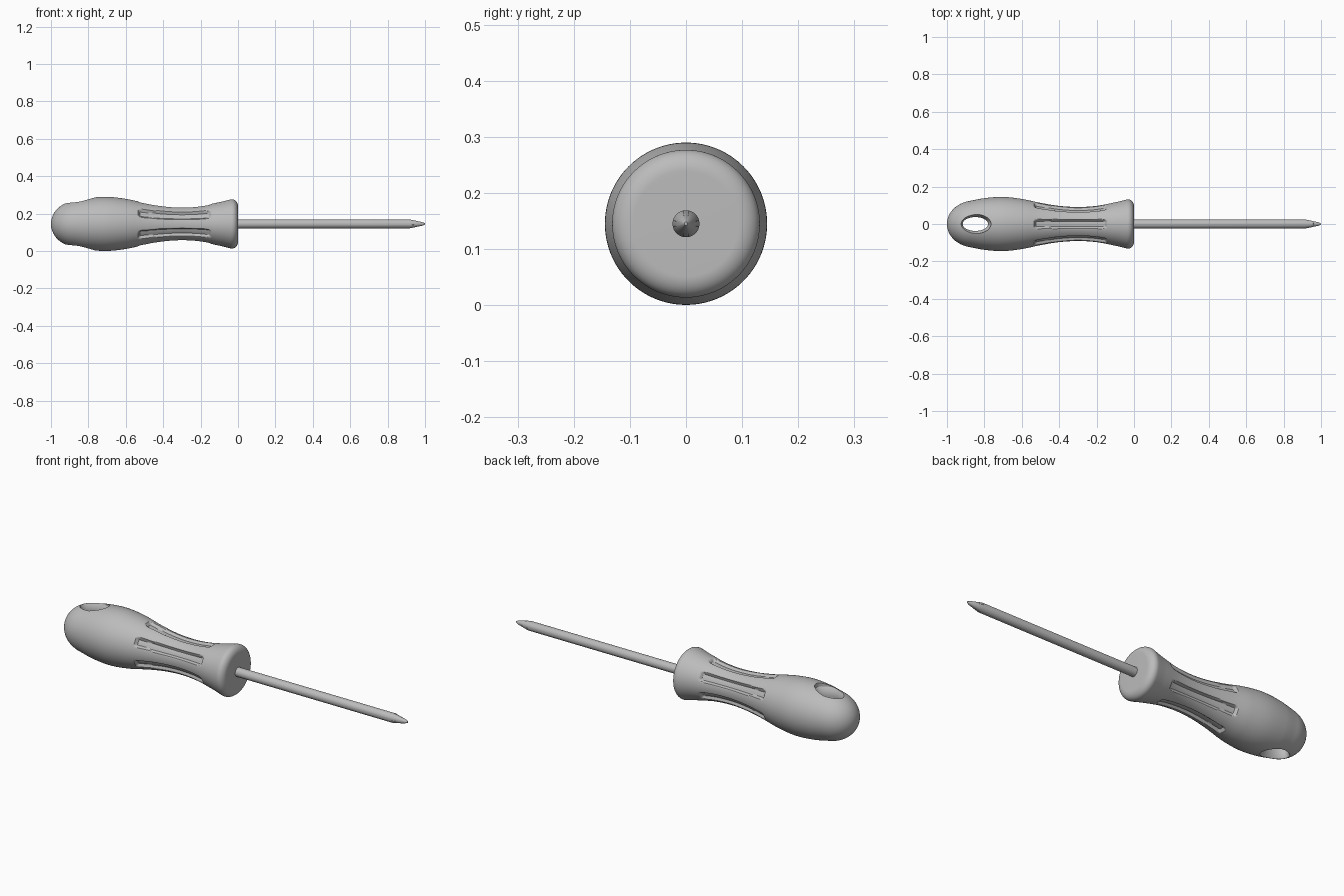
import bpy, bmesh, math
from mathutils import Matrix, Vector

cube = bpy.data.objects.get("Cube")
if cube:
    bpy.data.objects.remove(cube, do_unlink=True)

AXIS = 0.145  # height of the tool's long axis

grey = bpy.data.materials.new("plain grey")
grey.use_nodes = True
grey.diffuse_color = (0.5, 0.5, 0.5, 1)
grey.node_tree.nodes["Principled BSDF"].inputs["Base Color"].default_value = (0.5, 0.5, 0.5, 1)


def make_object(name, bm):
    bmesh.ops.remove_doubles(bm, verts=bm.verts, dist=1e-5)
    bmesh.ops.recalc_face_normals(bm, faces=bm.faces)
    mesh = bpy.data.meshes.new(name)
    bm.to_mesh(mesh)
    bm.free()
    mesh.materials.append(grey)
    ob = bpy.data.objects.new(name, mesh)
    bpy.context.collection.objects.link(ob)
    return ob


def loft(name, rings):
    """Skin a list of closed rings and cap both ends."""
    bm = bmesh.new()
    loops = [[bm.verts.new(p) for p in ring] for ring in rings]
    n = len(loops[0])
    for a, b in zip(loops, loops[1:]):
        for i in range(n):
            j = (i + 1) % n
            bm.faces.new((a[i], a[j], b[j], b[i]))
    bm.faces.new(loops[0])
    bm.faces.new(loops[-1])
    return make_object(name, bm)


def lathe(name, profile, segments, dent=lambda x, r, angle: 0):
    rings = []
    for x, r in profile:
        ring = []
        for i in range(segments):
            a = math.tau * i / segments
            rr = r - dent(x, r, a)
            ring.append((x, rr * math.cos(a), AXIS + rr * math.sin(a)))
        rings.append(ring)
    return loft(name, rings)


def activate(ob):
    bpy.ops.object.select_all(action='DESELECT')
    ob.select_set(True)
    bpy.context.view_layer.objects.active = ob


def cut(ob, cutter):
    cutter.hide_render = True
    mod = ob.modifiers.new("cut", 'BOOLEAN')
    mod.object = cutter
    mod.solver = 'EXACT'
    activate(ob)
    bpy.ops.object.modifier_apply(modifier=mod.name)
    bpy.data.objects.remove(cutter, do_unlink=True)


def smooth(ob):
    activate(ob)
    bpy.ops.object.shade_smooth_by_angle(angle=math.radians(32))


# Handle outline: radii at even steps from butt to collar
RADII = [0.114, 0.120, 0.138, 0.1445, 0.134, 0.113, 0.097, 0.091, 0.097, 0.116, 0.138]


def body_radius(x):
    last = len(RADII) - 1
    f = (x + 1) * last
    k = max(0, min(last - 1, int(f)))
    t = f - k
    p = [RADII[max(0, min(last, k + d))] for d in (-1, 0, 1, 2)]
    return 0.5 * (2 * p[1] + (p[2] - p[0]) * t
                  + (2 * p[0] - 5 * p[1] + 4 * p[2] - p[3]) * t ** 2
                  + (3 * p[1] - p[0] - 3 * p[2] + p[3]) * t ** 3)


def handle_radius(x):
    r = body_radius(x)
    if x < -0.88:    # domed butt
        r *= math.sqrt(max(0, 1 - ((x + 0.88) / 0.12) ** 2))
    if x > -0.04:    # rounded collar edge
        r -= 0.045 * (1 - math.sqrt(max(0, 1 - ((x + 0.04) / 0.04) ** 2)))
    return r


# Six finger grooves, each a soft-edged rounded rectangle
def groove(x, r, angle):
    step = math.tau / 6
    off = (angle - math.pi / 2 + step / 2) % step - step / 2
    corner = 0.014
    dx = abs(x + 0.34) - 0.195 + corner
    dy = abs(off * r) - 0.026 + corner
    dist = math.hypot(max(dx, 0), max(dy, 0)) + min(max(dx, dy), 0) - corner
    t = max(0, min(1, -dist / 0.011))
    return 0.014 * t * t * (3 - 2 * t)


quarter = [math.pi / 2 * i / 20 for i in range(21)]
xs = [-0.88 - 0.12 * math.sin(a) for a in reversed(quarter)]
xs += [-0.88 + 0.84 * i / 170 for i in range(1, 170)]
xs += [-0.04 + 0.04 * math.sin(a) for a in quarter]
handle = lathe("handle", [(x, handle_radius(x)) for x in xs], 192, groove)

# Oval hanging hole with flared rims
rings = []
for i in range(-32, 33):
    z = i * 0.005
    t = max(0, min(1, (abs(z) - 0.08) / 0.04))
    flare = 0.015 * t * t
    rings.append([(-0.848 + (0.068 + flare) * math.cos(math.tau * k / 64),
                   (0.037 + flare) * math.sin(math.tau * k / 64),
                   AXIS + z) for k in range(64)])
cut(handle, loft("hole_cutter", rings))
smooth(handle)

# Steel shaft with a tapered tip
shaft = lathe("shaft", [(-0.02, 0.024), (0.92, 0.024), (0.985, 0.010), (1.0, 0.003)], 48)

# Four flutes that leave a cross-shaped tip
for k in range(4):
    bm = bmesh.new()
    for x, floor, half in ((0.905, 0.025, 0.005), (1.01, 0.005, 0.003)):
        for side in (-1, 1):
            bm.verts.new((x, side * half, floor))
            bm.verts.new((x, side * (half + 0.007), 0.05))
    bmesh.ops.convex_hull(bm, input=bm.verts)
    turn = Matrix.Translation(Vector((0, 0, AXIS))) @ Matrix.Rotation(k * math.pi / 2, 4, 'X')
    bmesh.ops.transform(bm, matrix=turn, verts=bm.verts)
    cut(shaft, make_object("flute_cutter", bm))
smooth(shaft)
